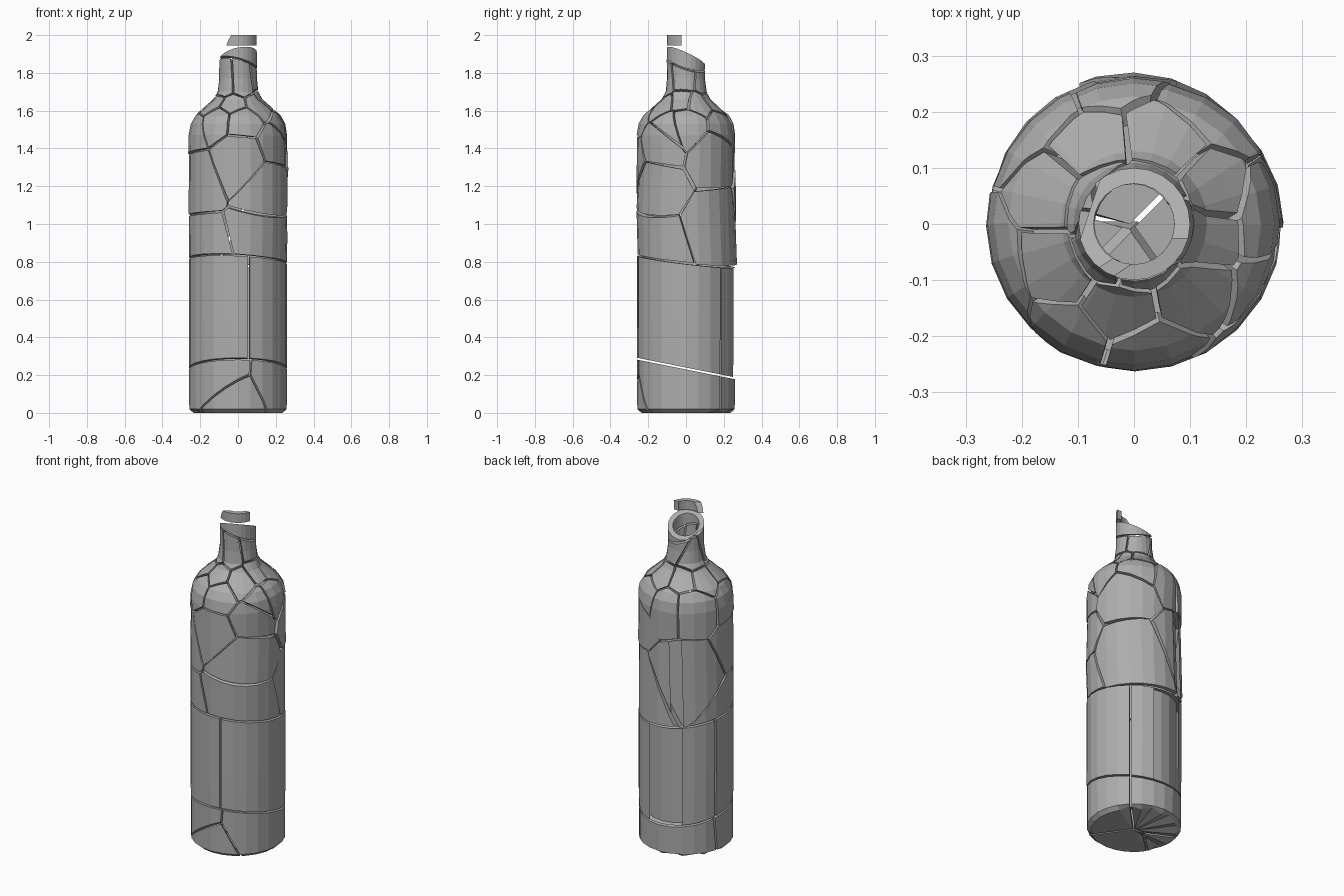
import bpy, bmesh, math, random
from mathutils import Vector, Matrix

if "Cube" in bpy.data.objects:
    bpy.data.objects.remove(bpy.data.objects["Cube"])

random.seed(7)
SIDES, GAP = 24, 0.005

glass = bpy.data.materials.new("grey glass")
glass.diffuse_color = (0.42, 0.42, 0.42, 1)
glass.use_nodes = True
glass.node_tree.nodes["Principled BSDF"].inputs["Base Color"].default_value = glass.diffuse_color

# Hollow bottle profile: outside going up, then inside going down
outer = [(0.235, 0.0), (0.258, 0.02), (0.26, 0.5), (0.26, 1.47), (0.25, 1.53),
         (0.225, 1.575), (0.18, 1.615), (0.13, 1.66), (0.108, 1.70), (0.10, 1.77), (0.10, 2.0)]
inner = [(0.072, 2.0), (0.072, 1.77), (0.08, 1.69), (0.11, 1.64), (0.16, 1.59),
         (0.205, 1.545), (0.225, 1.51), (0.232, 1.46), (0.232, 0.04)]


def make_bottle():
    bm = bmesh.new()
    rings = []
    for i, (r, z) in enumerate(outer + inner):
        ring = []
        for k in range(SIDES):
            a = 2 * math.pi * k / SIDES
            # chipped heel on the rear half
            lift = 0.02 if i == 0 and k % 2 and 1 < k < 14 else 0
            ring.append(bm.verts.new((r * math.cos(a), r * math.sin(a), z + lift)))
        rings.append(ring)
    for a, b in zip(rings, rings[1:]):
        for k in range(SIDES):
            j = (k + 1) % SIDES
            bm.faces.new((a[k], a[j], b[j], b[k]))
    for ring, z in ((rings[0], 0.0), (rings[-1], 0.04)):
        c = bm.verts.new((0, 0, z))
        for k in range(SIDES):
            bm.faces.new((ring[k], ring[(k + 1) % SIDES], c))
    bmesh.ops.recalc_face_normals(bm, faces=bm.faces)
    me = bpy.data.meshes.new("bottle_source")
    bm.to_mesh(me)
    bm.free()
    ob = bpy.data.objects.new("bottle_source", me)
    bpy.context.collection.objects.link(ob)
    ob.hide_render = True
    return ob


bottle = make_bottle()


def slope(z, sx=0.0, sy=0.0):
    """Break plane z + sx*x + sy*y as (point, upward normal)."""
    return Vector((0, 0, z)), Vector((-sx, -sy, 1)).normalized()


def below(p):
    return p


def above(p):
    return p[0], -p[1]


def shard(name, planes, jitter=0.0, open_sides=None):
    """Cut a convex cell by planes, keep the bottle wall inside it."""
    bm = bmesh.new()
    bmesh.ops.create_cube(bm, size=6)
    for co, no in planes:
        bmesh.ops.bisect_plane(bm, geom=bm.verts[:] + bm.edges[:] + bm.faces[:],
                               plane_co=co - no * GAP, plane_no=no, clear_outer=True)
        rim = [e for e in bm.edges if e.is_boundary]
        if rim:
            bmesh.ops.holes_fill(bm, edges=rim, sides=0)
    if not bm.faces:
        bm.free()
        return
    bmesh.ops.recalc_face_normals(bm, faces=bm.faces)
    me = bpy.data.meshes.new(name)
    bm.to_mesh(me)
    bm.free()
    ob = bpy.data.objects.new(name, me)
    bpy.context.collection.objects.link(ob)
    m = ob.modifiers.new("cut", 'BOOLEAN')
    m.operation, m.solver, m.object = 'INTERSECT', 'EXACT', bottle
    dg = bpy.context.evaluated_depsgraph_get()
    res = bpy.data.meshes.new_from_object(ob.evaluated_get(dg))
    ob.modifiers.clear()
    ob.data = res
    if not res.polygons:
        bpy.data.objects.remove(ob)
        return
    # flaked outer strips
    if open_sides:
        lo, hi = open_sides
        bm = bmesh.new()
        bm.from_mesh(res)
        bad = [f for f in bm.faces
               if f.calc_center_median().xy.length > 0.245 and abs(f.normal.z) < 0.2
               and f.normal.xy.dot(f.calc_center_median().xy) > 0.2
               and lo < math.degrees(math.atan2(f.normal.y, f.normal.x)) < hi]
        bmesh.ops.delete(bm, geom=bad, context='FACES')
        bm.to_mesh(res)
        bm.free()
    # loose pieces sit slightly out of place
    if jitter:
        c = sum((v.co for v in res.vertices), Vector()) / len(res.vertices)
        axis = Vector([random.uniform(-1, 1) for _ in range(3)]).normalized()
        rot = Matrix.Rotation(random.uniform(-jitter, jitter), 4, axis)
        res.transform(Matrix.Translation(c) @ rot @ Matrix.Translation(-c))
    res.materials.clear()
    res.materials.append(glass)
    for p in res.polygons:
        p.use_smooth = False
        p.material_index = 0


def voronoi(name, seeds, bounds, jitter=0.0, opened={}):
    seeds = [Vector(s) for s in seeds]
    for i, s in enumerate(seeds):
        planes = list(bounds)
        for t in seeds:
            if t is not s:
                planes.append(((s + t) / 2, (t - s).normalized()))
        shard(f"{name}_shard_{i + 1:02d}", planes, jitter, opened.get(i))


def polar(r, deg, z):
    a = math.radians(deg)
    return r * math.cos(a), r * math.sin(a), z


# Main break planes
base_seam = slope(0.235, 0.0, -0.2)
mid_seam = slope(0.805, -0.05, -0.12)
neck_seam = slope(1.845, -0.25, -0.3)
neck_edge = slope(1.895, 0.2, -0.45)

# Base, with a diagonal chip at the front
voronoi("base", [polar(0.15, -15, 0.12), polar(0.15, 106, 0.12),
                 polar(0.15, 221, 0.14), (-0.04, -0.17, 0.0)], [below(base_seam)])

# Lower body: three long staves
voronoi("lower_body", [polar(0.15, -15, 0.53), polar(0.15, 106, 0.53), polar(0.15, 221, 0.53)],
        [above(base_seam), below(mid_seam)], opened={1: (76, 124)})

# Upper body, shoulder and lower neck
upper = [(0.10, -0.12, 0.92), (0.17, -0.17, 1.20), (0.18, -0.14, 1.44), (0.15, 0.16, 1.00),
         (-0.12, 0.18, 1.12), (-0.19, -0.10, 1.26), (-0.17, -0.12, 0.85), (0.01, -0.24, 1.36),
         (0.17, 0.15, 1.38)]
shoulder = []
for count, r, z, off in ((8, 0.22, 1.53, 10), (8, 0.15, 1.635, 35), (5, 0.10, 1.74, 0)):
    for k in range(count):
        shoulder.append(polar(r + random.uniform(-0.02, 0.02),
                              off + 360 * k / count + random.uniform(-16, 16),
                              z + random.uniform(-0.035, 0.035)))
voronoi("upper", upper + shoulder, [above(mid_seam), below(neck_seam)],
        jitter=0.05, opened={4: (106, 119)})

# Broken neck collar and the last chip of the rim
shard("neck_collar", [above(neck_seam), below(neck_edge)])
chip_cut = (Vector((0.0, -0.035, 1.955)), Vector((-0.62, 0.45, 0.75)).normalized())
shard("rim_chip", [above(slope(1.94, 0.0, 0.0)),
                   (Vector((0.03, -0.03, 1.98)), Vector((-0.5, 0.75, 0.45)).normalized()),
                   (Vector((0, -0.02, 0)), Vector((0, 1, 0)))])

bpy.data.objects.remove(bottle)
